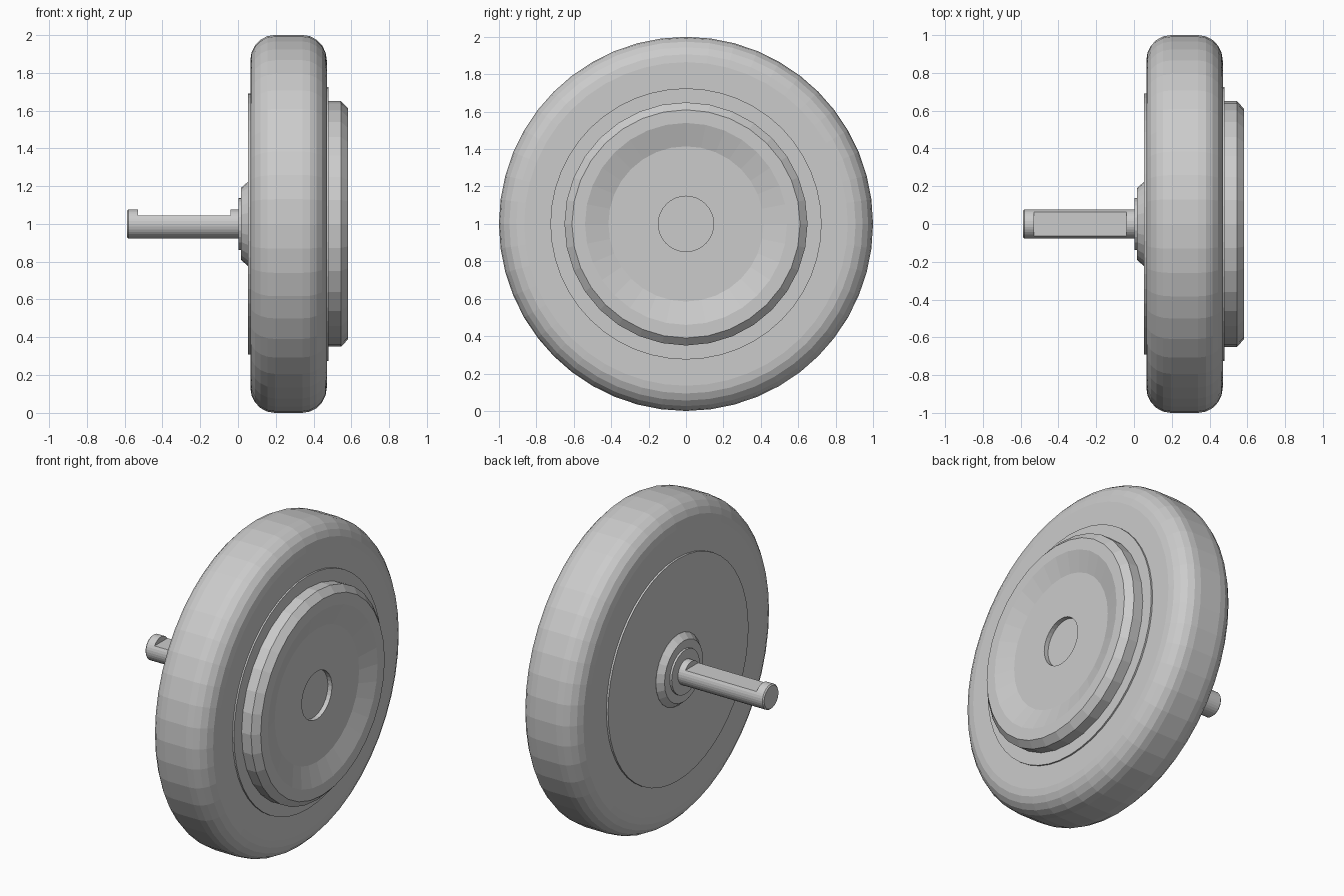
import bpy, bmesh
from math import cos, sin, pi, radians
from mathutils import Vector

if "Cube" in bpy.data.objects:
    bpy.data.objects.remove(bpy.data.objects["Cube"])

AXIS_Z = 1.0


def lathe(name, profile, segs):
    """Spin a closed (x, radius) profile around the wheel axis."""
    bm = bmesh.new()
    rings = []
    for x, r in profile:
        if r == 0:
            rings.append([bm.verts.new((x, 0, AXIS_Z))])
        else:
            rings.append([bm.verts.new((x, r * cos(2 * pi * i / segs),
                                        AXIS_Z + r * sin(2 * pi * i / segs)))
                          for i in range(segs)])
    pairs = list(zip(rings, rings[1:]))
    if len(rings[0]) > 1:
        pairs.append((rings[-1], rings[0]))
    for a, b in pairs:
        for i in range(segs):
            j = (i + 1) % segs
            if len(a) == 1:
                bm.faces.new((a[0], b[j], b[i]))
            elif len(b) == 1:
                bm.faces.new((a[i], a[j], b[0]))
            else:
                bm.faces.new((a[i], a[j], b[j], b[i]))
    bmesh.ops.recalc_face_normals(bm, faces=bm.faces)
    mesh = bpy.data.meshes.new(name)
    bm.to_mesh(mesh)
    bm.free()
    ob = bpy.data.objects.new(name, mesh)
    bpy.context.collection.objects.link(ob)
    return ob


def shoulder(cx, cr, rx, rr, start, end, steps=5):
    """Elliptical rounded corner between two angles."""
    return [(cx + rx * cos(radians(start + (end - start) * i / steps)),
             cr + rr * sin(radians(start + (end - start) * i / steps)))
            for i in range(steps + 1)]


# Tyre with rounded shoulders
tyre = [(0.065, 0.60)]
tyre += shoulder(0.195, 0.865, 0.13, 0.135, 180, 90)
tyre += shoulder(0.34, 0.865, 0.13, 0.135, 90, 0)
tyre += [(0.47, 0.60)]
lathe("tyre", tyre, 48)

# Wheel core: inner disc on one side, flat ring on the other
lathe("wheel_disc", [(0.053, 0), (0.053, 0.69), (0.10, 0.69),
                     (0.43, 0.725), (0.48, 0.725), (0.48, 0)], 48)

# Dished hub cap with a shallow centre recess
lathe("hub_cap", [(0.46, 0), (0.46, 0.65), (0.545, 0.65), (0.583, 0.61),
                  (0.583, 0.54), (0.543, 0.415), (0.543, 0.148),
                  (0.515, 0.148), (0.515, 0)], 32)

# Inner hub boss and washer
lathe("hub_boss", [(0.07, 0), (0.07, 0.222), (0.052, 0.222),
                   (0.015, 0.19), (0.015, 0)], 24)
lathe("washer", [(0.03, 0), (0.03, 0.138), (0.002, 0.138), (0.002, 0)], 24)

# Axle with a flat milled along its top
axle = lathe("axle", [(0.04, 0), (0.04, 0.077), (-0.58, 0.077),
                      (-0.587, 0.070), (-0.587, 0)], 32)
bpy.ops.mesh.primitive_cube_add(size=1, location=(-0.285, 0, AXIS_Z + 0.144))
cutter = bpy.context.object
cutter.name = "flat_cutter"
cutter.scale = (0.49, 0.3, 0.2)
cutter.hide_render = True
mod = axle.modifiers.new("milled_flat", 'BOOLEAN')
mod.operation = 'DIFFERENCE'
mod.solver = 'EXACT'
mod.object = cutter
bpy.context.view_layer.objects.active = axle
bpy.ops.object.modifier_apply(modifier=mod.name)
bpy.data.objects.remove(cutter, do_unlink=True)
